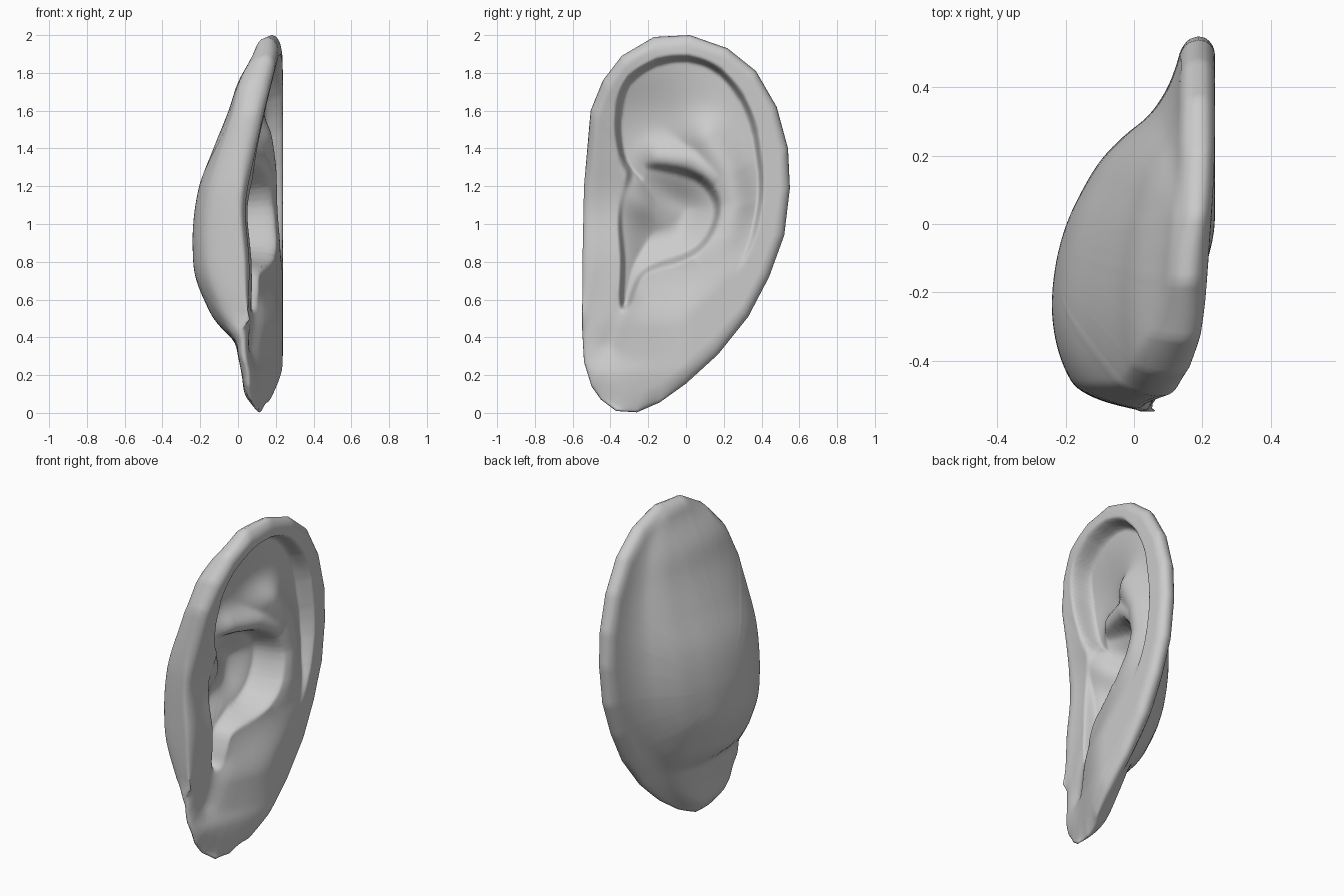
import bpy, bmesh, math

if "Cube" in bpy.data.objects:
    bpy.data.objects.remove(bpy.data.objects["Cube"])

# ---- helpers ----
def clamp01(t):
    return max(0.0, min(1.0, t))

def step(t, a, b):
    t = clamp01((t - a) / (b - a))
    return t * t * (3 - 2 * t)

def curve(table, t):
    """Smooth interpolation through (position, value) pairs."""
    n = len(table)
    if t <= table[0][0]:
        return table[0][1]
    if t >= table[-1][0]:
        return table[-1][1]
    i = next(k for k in range(n - 1) if t <= table[k + 1][0])
    def slope(k):
        a, b = table[max(k - 1, 0)], table[min(k + 1, n - 1)]
        return (b[1] - a[1]) / (b[0] - a[0])
    (x0, y0), (x1, y1) = table[i], table[i + 1]
    h = x1 - x0
    u = (t - x0) / h
    return (y0 * (1 + 2 * u) * (1 - u) ** 2 + y1 * u * u * (3 - 2 * u)
            + h * (slope(i) * u * (1 - u) ** 2 - slope(i + 1) * u * u * (1 - u)))

def rounded(loop, cuts=3):
    """Closed loop refined with a smooth spline."""
    n, out = len(loop), []
    for i in range(n):
        p, a, b, q = (loop[(i + k) % n] for k in (-1, 0, 1, 2))
        for c in range(cuts):
            t = c / cuts
            out.append(tuple(0.5 * (2 * a[k] + (b[k] - p[k]) * t
                       + (2 * p[k] - 5 * a[k] + 4 * b[k] - q[k]) * t * t
                       + (3 * a[k] - p[k] - 3 * b[k] + q[k]) * t ** 3) for k in (0, 1)))
    return out

def seg_dist(y, z, a, b):
    dy, dz = b[0] - a[0], b[1] - a[1]
    t = clamp01(((y - a[0]) * dy + (z - a[1]) * dz) / (dy * dy + dz * dz))
    return math.hypot(y - a[0] - t * dy, z - a[1] - t * dz)

def line_dist(y, z, pts):
    return min(seg_dist(y, z, a, b) for a, b in zip(pts, pts[1:]))

def inside_dist(y, z, poly):
    """Distance to the loop, positive inside and negative outside."""
    d, inside = 9.0, False
    for a, b in zip(poly, poly[1:] + poly[:1]):
        d = min(d, seg_dist(y, z, a, b))
        if (a[1] > z) != (b[1] > z) and y < a[0] + (z - a[1]) * (b[0] - a[0]) / (b[1] - a[1]):
            inside = not inside
    return d if inside else -d

def bump(d, width):
    return math.exp(-(d / width) ** 2)

# ---- profiles, all in the y-z plane ----
outline = [(0.02, 2.0), (0.22, 1.93), (0.37, 1.81), (0.48, 1.62), (0.54, 1.40), (0.55, 1.19),
           (0.52, 0.94), (0.44, 0.72), (0.33, 0.51), (0.17, 0.31), (0.0, 0.155), (-0.14, 0.055),
           (-0.26, 0.003), (-0.37, 0.01), (-0.45, 0.07), (-0.50, 0.14), (-0.54, 0.27),
           (-0.55, 0.45), (-0.548, 0.8), (-0.54, 1.2), (-0.505, 1.6), (-0.44, 1.76),
           (-0.34, 1.89), (-0.17, 1.99)]
helix_inner = rounded([(-0.16, 1.13), (-0.31, 1.27), (-0.365, 1.42), (-0.37, 1.6), (-0.32, 1.76),
               (-0.18, 1.86), (-0.02, 1.89), (0.14, 1.85), (0.27, 1.73), (0.36, 1.56),
               (0.40, 1.35), (0.41, 1.18), (0.385, 1.0), (0.33, 0.83), (0.22, 0.66), (0.06, 0.78)])
concha = rounded([(-0.25, 1.31), (-0.1, 1.305), (0.05, 1.265), (0.14, 1.19), (0.178, 1.09),
          (0.15, 0.97), (0.08, 0.87), (-0.02, 0.81), (-0.15, 0.77), (-0.23, 0.725),
          (-0.27, 0.64), (-0.30, 0.56), (-0.35, 0.57), (-0.345, 0.8), (-0.36, 0.98),
          (-0.355, 1.1), (-0.32, 1.24)])
antihelix = [(-0.08, 0.72), (0.1, 0.80), (0.22, 0.94), (0.26, 1.10), (0.22, 1.27), (0.1, 1.45)]
lower_crus = [(-0.15, 1.36), (0.03, 1.34), (0.17, 1.25)]
helix_root = [(-0.42, 1.24), (-0.3, 1.15), (-0.08, 1.04)]
front_level = [(0, .11), (.2, .085), (.3, .06), (.5, .055), (.8, .06), (1.1, .04), (1.35, .085),
               (1.6, .14), (1.9, .20), (2, .175)]
back_across = [(-.55, 0), (-.53, -.1), (-.5, -.15), (-.45, -.19), (-.36, -.225), (-.25, -.24),
               (-.12, -.23), (0, -.2), (.1, -.155), (.19, -.1), (.26, -.03), (.31, .035),
               (.38, .088), (.45, .12), (.51, .137), (.55, .14)]
back_up = [(0, .09), (.03, .07), (.1, .035), (.2, .02), (.3, .0), (.38, -.02), (.43, -.07),
           (.5, -.13), (.6, -.18), (.7, -.22), (.8, -.237), (1, -.237), (1.2, -.205),
           (1.4, -.13), (1.6, -.05), (1.75, .0), (1.9, .08), (2, .11)]
rear_edge = [(0, -.2), (.155, .02), (.31, .17), (.51, .33), (.72, .44), (.94, .52),
             (1.19, .55), (1.4, .54), (1.62, .48), (1.81, .37), (1.93, .22), (2, .05)]

def back(y, z):
    """Domed back of the ear, its width following the outline."""
    if y > -0.25:
        y = -0.25 + (y + 0.25) * 0.79 / max(0.15, curve(rear_edge, z) + 0.25)
    else:
        y += (-0.25 - y) * 0.8 * step(-z, -0.5, -0.25)
    return 0.14 - (0.14 - curve(back_across, y)) * (0.14 - curve(back_up, z)) / 0.38

def front(y, z):
    """Sculpted outer face."""
    low = curve(front_level, z)
    lobe = step(-z, -0.8, -0.45)
    x = low + (0.237 - low) * step(y, -0.47 - 0.06 * lobe, 0.27 - 0.25 * lobe)
    x -= 0.03 * step(-z, -0.25, 0.0)
    # hollow inside the helix rim, fading toward the lobe
    d = inside_dist(y, z, helix_inner)
    hollow = step(d, -0.002, 0.028) * step(z, 0.72, 1.15)
    fossa = bump(math.hypot((y + 0.2) / 1.1, z - 1.55), 0.25)
    plate = x
    x -= hollow * (0.095 + 0.05 * fossa)
    # ridges around the bowl
    x += hollow * max(0.065 * bump(line_dist(y, z, antihelix), 0.11),
                      0.055 * bump(line_dist(y, z, lower_crus), 0.08))
    # shallow dip in front of the lobe
    x -= 0.02 * bump(line_dist(y, z, [(-0.32, 0.58), (-0.4, 0.36)]), 0.06)
    # bowl, with the helix root running down into it
    c = inside_dist(y, z, concha)
    floor = 0.01 - 0.09 * step(c, 0.0, 0.2)
    root = bump(line_dist(y, z, helix_root), 0.11) * step(-y, -0.02, 0.36)
    floor += (min(plate, low + 0.01) - floor) * root
    x += (min(floor, x) - x) * step(c, -0.006, 0.026)
    return max(x, back(y, z) + 0.04)

# ---- ear: front and back skins joined at a rounded rim ----
SUB, RINGS = 8, 84
cy, cz = -0.06, 0.95
rim = []
for a, b in zip(outline, outline[1:] + outline[:1]):
    for k in range(SUB):
        t = k / SUB
        rim.append((a[0] + (b[0] - a[0]) * t, a[1] + (b[1] - a[1]) * t))
N = len(rim)

bm = bmesh.new()
edge = [bm.verts.new((0.5 * (front(y, z) + back(y, z)), y, z)) for y, z in rim]

def skin(height, rings, flip):
    loops = [edge]
    for r in range(1, rings):
        s = math.sin(math.pi / 2 * (1 - r / rings)) * 0.45 + (1 - r / rings) * 0.55
        loop = []
        for i, (ry, rz) in enumerate(rim):
            y, z = cy + (ry - cy) * s, cz + (rz - cz) * s
            radius = math.hypot(ry - cy, rz - cz)
            soft = 0.06 + 0.05 * step(-rz, -0.6, -0.15) + 0.02 * step(-ry, 0.2, 0.5)
            u = clamp01(1 - (1 - s) * radius / soft)
            mid = edge[i].co.x
            x = mid + (height(y, z) - mid) * math.sqrt(1 - u * u)
            loop.append(bm.verts.new((x, y, z)))
        loops.append(loop)
    pole = bm.verts.new((height(cy, cz), cy, cz))
    def face(vs):
        bm.faces.new(vs[::-1] if flip else vs)
    for a, b in zip(loops, loops[1:]):
        for i in range(N):
            j = (i + 1) % N
            face([a[i], b[i], b[j], a[j]])
    last = loops[-1]
    for i in range(N):
        face([last[i], pole, last[(i + 1) % N]])
    return [v for l in loops[3:] for v in l]

inner = skin(front, RINGS, False) + skin(back, 44, True)
for _ in range(2):
    bmesh.ops.smooth_vert(bm, verts=inner, factor=0.5, use_axis_x=True)
bmesh.ops.recalc_face_normals(bm, faces=bm.faces)

mesh = bpy.data.meshes.new("ear")
bm.to_mesh(mesh)
bm.free()
ear = bpy.data.objects.new("ear", mesh)
bpy.context.collection.objects.link(ear)
for p in mesh.polygons:
    p.use_smooth = True
